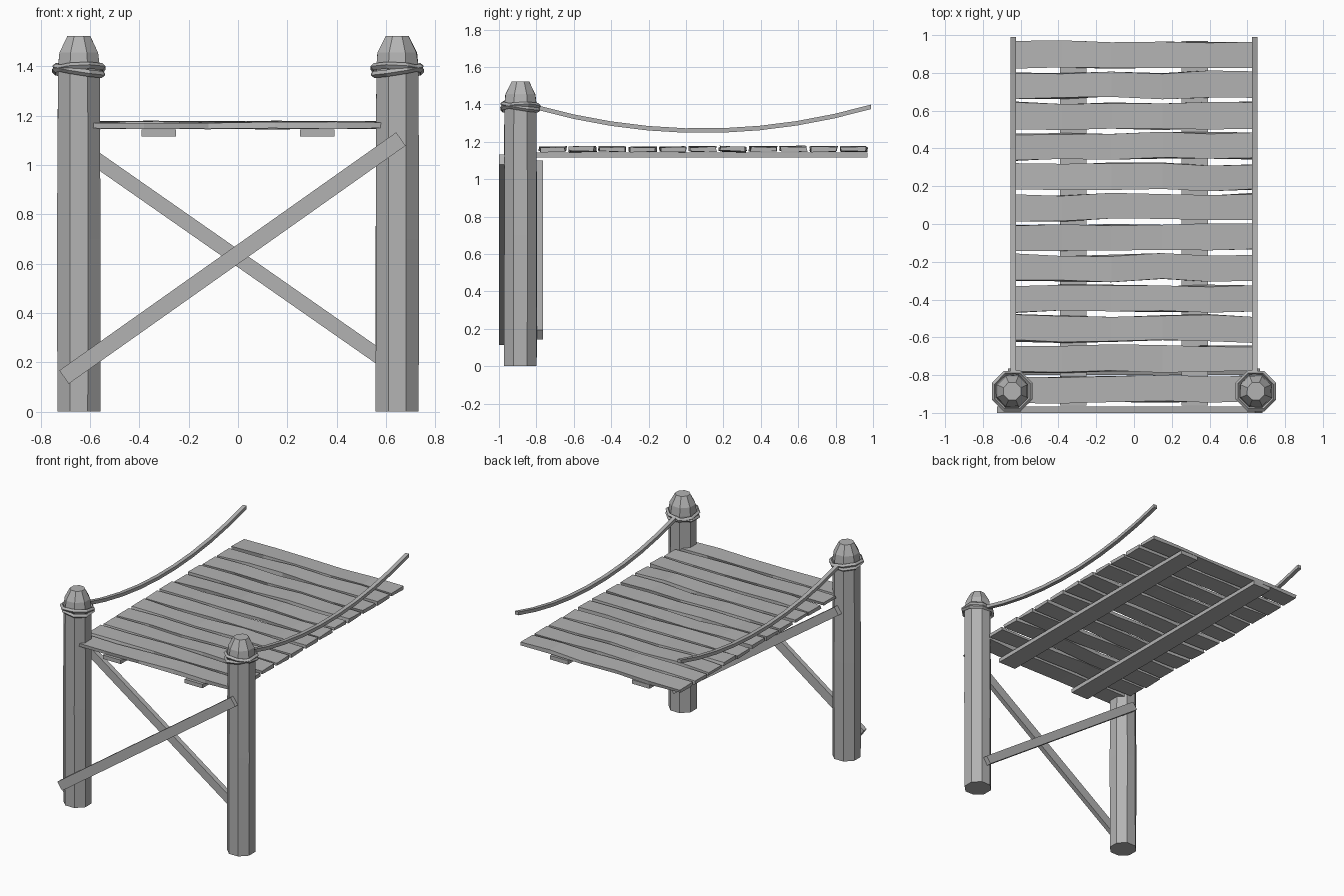
import bpy, bmesh, math, random
from mathutils import Vector, Matrix

random.seed(4)
if "Cube" in bpy.data.objects:
    bpy.data.objects.remove(bpy.data.objects["Cube"])

GREY = (0.45, 0.45, 0.45, 1)
wood = bpy.data.materials.new("weathered_grey")
wood.use_nodes = True
wood.diffuse_color = GREY
wood.node_tree.nodes["Principled BSDF"].inputs["Base Color"].default_value = GREY


def loft(name, rings, closed=False):
    """Skin a list of equal rings of points; cap the ends unless closed."""
    bm = bmesh.new()
    loops = [[bm.verts.new(p) for p in ring] for ring in rings]
    pairs = list(zip(loops, loops[1:]))
    if closed:
        pairs.append((loops[-1], loops[0]))
    else:
        bm.faces.new(loops[0])
        bm.faces.new(loops[-1])
    n = len(loops[0])
    for a, b in pairs:
        for i in range(n):
            j = (i + 1) % n
            bm.faces.new((a[i], a[j], b[j], b[i]))
    bmesh.ops.recalc_face_normals(bm, faces=bm.faces)
    mesh = bpy.data.meshes.new(name)
    bm.to_mesh(mesh)
    bm.free()
    mesh.materials.append(wood)
    obj = bpy.data.objects.new(name, mesh)
    bpy.context.collection.objects.link(obj)
    return obj


def octagon(centre, r, z, jitter=0.0):
    ring = []
    for i in range(8):
        a = math.radians(22.5 + 45 * i)
        k = r + random.uniform(-jitter, jitter)
        ring.append(Vector((centre[0] + k * math.cos(a), centre[1] + k * math.sin(a), z)))
    return ring


def box_section(x, y, z, half_y, half_z):
    return [Vector((x, y + sy * half_y, z + sz * half_z))
            for sy, sz in ((-1, -1), (1, -1), (1, 1), (-1, 1))]


def board(name, start, end, width, depth):
    """Straight board between two points at equal y, lying in the x-z plane."""
    s, e = Vector(start), Vector(end)
    across = Vector((s.z - e.z, 0, e.x - s.x)).normalized() * width / 2
    thick = Vector((0, depth / 2, 0))
    loft(name, [[p - across - thick, p + across - thick, p + across + thick, p - across + thick]
                for p in (s, e)])


POST_X, POST_Y = 0.645, -0.885

for side, s in (("left", 1), ("right", -1)):
    centre = (s * POST_X, POST_Y)

    # Faceted post with a rounded-off top
    profile = [(0.094, 0), (0.095, 0.7), (0.092, 1.40), (0.086, 1.455), (0.049, 1.522)]
    loft(side + "_post", [octagon(centre, r, z, 0.002 if z else 0) for r, z in profile])

    # Two tilted rope loops tied round the post
    for k, (tilt_x, tilt_y, z) in enumerate(((-9, 3 * s, 1.387), (3, -9 * s, 1.383))):
        turn = (Matrix.Translation((*centre, z)) @ Matrix.Rotation(math.radians(tilt_x), 4, "X")
                @ Matrix.Rotation(math.radians(tilt_y), 4, "Y"))
        sections = [octagon((0, 0), 0.104 + dr, dz)
                    for dr, dz in ((-0.013, 0), (0, -0.014), (0.013, 0), (0, 0.014))]
        loft(f"{side}_rope_loop_{k + 1}",
             [[turn @ sec[i] for sec in sections] for i in range(8)], closed=True)

    # Sagging hand rope
    rope = []
    for i in range(10):
        y = -0.80 + 1.79 * i / 9
        z = 1.259 + 0.128 * ((y - 0.09) / 0.9) ** 2
        rope.append([Vector((s * 0.64 + dx, y, z + dz))
                     for dx, dz in ((-0.014, -0.012), (0.014, -0.012), (0.014, 0.012), (-0.014, 0.012))])
    loft(side + "_hand_rope", rope)

    # Long bearer under the deck
    loft(side + "_bearer", [box_section(s * 0.322 + dx, 0.005, 1.13, 0.965, 0.014)
                            for dx in (-0.07, 0.07)])

# Uneven deck planks
for n in range(12):
    y = 0.895 - n * 0.161
    rings = []
    for x in (-0.63, -0.38, -0.12, 0.15, 0.4, 0.63):
        ring = box_section(x, y, 1.161, 0.068, 0.012)
        wave_y, wave_z = random.uniform(-0.006, 0.006), random.uniform(-0.003, 0.003)
        for p in ring:
            p.y += wave_y + random.uniform(-0.006, 0.006)
            p.z += wave_z + random.uniform(-0.004, 0.004)
        rings.append(ring)
    loft(f"deck_plank_{n + 1}", rings)

# Crossed braces on the two faces of the posts
board("front_brace", (-0.705, -0.983, 0.14), (0.66, -0.983, 1.105), 0.066, 0.034)
board("back_brace", (-0.65, -0.782, 1.075), (0.65, -0.782, 0.168), 0.06, 0.036)
